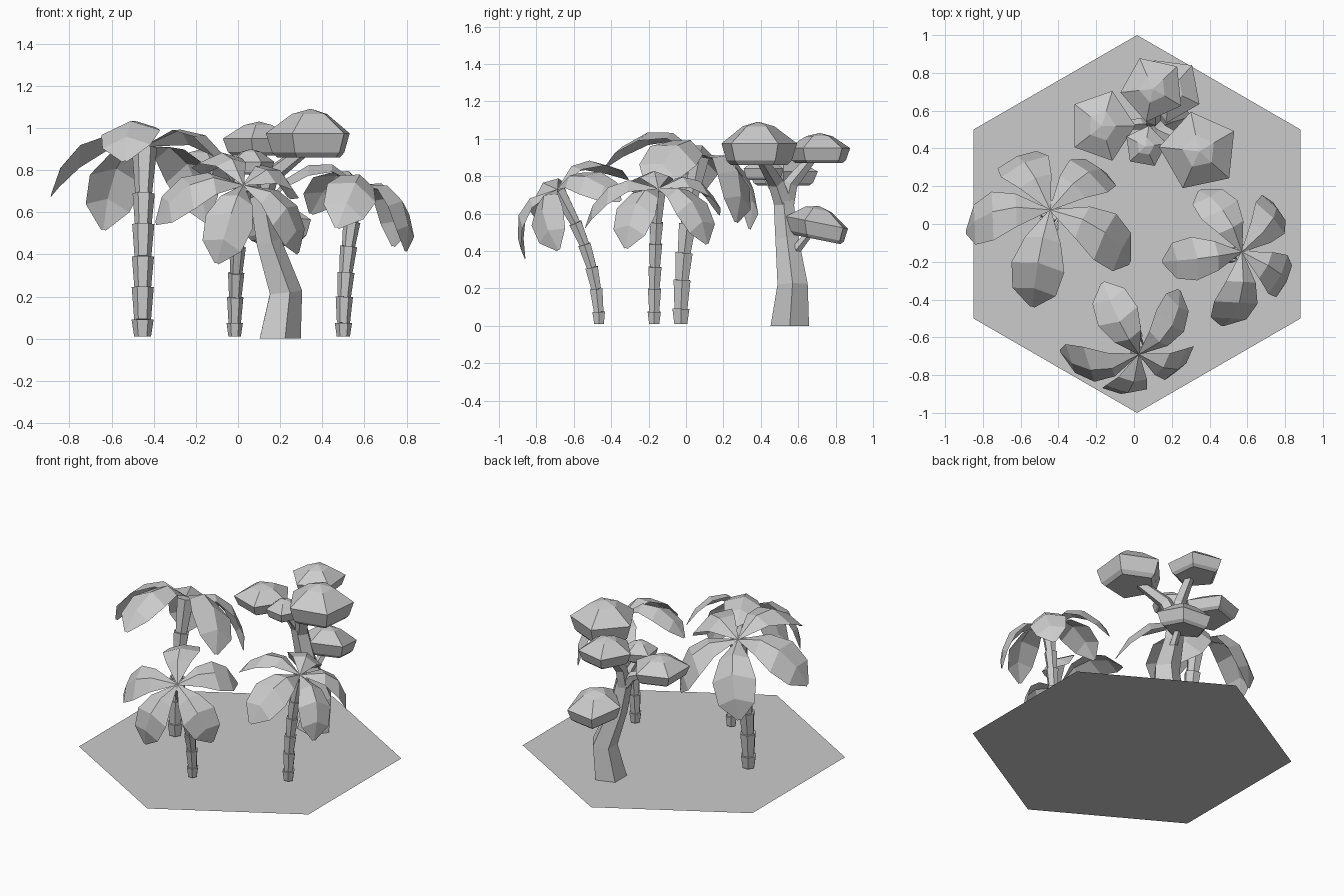
import bpy, bmesh, math
from mathutils import Vector, Matrix

if "Cube" in bpy.data.objects:
    bpy.data.objects.remove(bpy.data.objects["Cube"])


def finish(bm, name):
    bmesh.ops.recalc_face_normals(bm, faces=bm.faces)
    me = bpy.data.meshes.new(name)
    bm.to_mesh(me)
    bm.free()
    ob = bpy.data.objects.new(name, me)
    bpy.context.collection.objects.link(ob)
    return ob


def loft(bm, rings, cap=True):
    """Skin a list of closed point rings."""
    vs = [[bm.verts.new(p) for p in r] for r in rings]
    n = len(vs[0])
    for a, b in zip(vs, vs[1:]):
        for i in range(n):
            j = (i + 1) % n
            bm.faces.new((a[i], a[j], b[j], b[i]))
    if cap:
        bm.faces.new(vs[0][::-1])
        bm.faces.new(vs[-1])


def tube(bm, pts, radii, sides, flat_base=False):
    pts = [Vector(p) for p in pts]
    rings = []
    for k, (p, r) in enumerate(zip(pts, radii)):
        d = pts[min(k + 1, len(pts) - 1)] - pts[max(k - 1, 0)]
        if flat_base and k == 0:
            d = Vector((0, 0, 1))
        q = Vector((0, 0, 1)).rotation_difference(d.normalized())
        rings.append([p + q @ Vector((r * math.cos(2 * math.pi * i / sides),
                                      r * math.sin(2 * math.pi * i / sides), 0))
                      for i in range(sides)])
    loft(bm, rings)


# frond stations: distance out, height, half width
FROND = [(0, 0, 0.004), (0.18, 0.05, 0.095), (0.305, 0.0, 0.14),
         (0.40, -0.12, 0.115), (0.445, -0.26, 0.012)]


def palm(name, base, crown, size, radius, lean_deg, tilt_deg, fronds):
    """fronds: (angle from the lean direction, length factor) pairs"""
    base, crown = Vector(base), Vector(crown)
    # trunk: stacked flaring segments on a bending path
    bm = bmesh.new()

    def path(t):
        p = base.lerp(crown, t * t)
        p.z = base.z + (crown.z - base.z) * t
        return p
    cuts = [0, 0.09, 0.26, 0.42, 0.59, 0.75, 0.99]
    for k, (a, b) in enumerate(zip(cuts, cuts[1:])):
        top = 1.2 if k == 5 else 1.05
        tube(bm, [path(a), path(b)], [radius * 0.8, radius * top], 6)
    finish(bm, name + "_trunk")
    # crown: arched fronds, tilted with the lean of the trunk
    bm = bmesh.new()
    lean = Matrix.Rotation(math.radians(lean_deg), 4, 'Z')
    tilt = Matrix.Rotation(math.radians(tilt_deg), 4, 'Y')
    for angle, length in fronds:
        spin = Matrix.Rotation(math.radians(angle), 4, 'Z')
        m = Matrix.Translation(crown) @ lean @ tilt @ spin @ Matrix.Scale(size * length, 4)
        rows = [[bm.verts.new(m @ Vector((x, s * w, z - abs(s) * w * 0.42)))
                 for s in (-1, 0, 1)] for x, z, w in FROND]
        for a, b in zip(rows, rows[1:]):
            for i in range(2):
                bm.faces.new((a[i], b[i], b[i + 1], a[i + 1]))
    finish(bm, name + "_fronds")


def canopy(name, loc, rx, ry, zlow, ztop, turn, sides=5, tip=(0, 0)):
    # faceted leaf clump: flat bottom, wide middle, shallow dome
    h = ztop - zlow
    rings = []
    for f, s in ((0, 0.8), (0.1, 0.93), (0.5, 1.08), (0.9, 0.45), (1.0, 0.03)):
        ring = []
        for i in range(sides):
            a = math.radians(turn) + 2 * math.pi * i / sides
            x, y = rx * s * math.cos(a), ry * s * math.sin(a)
            ring.append((loc[0] + x, loc[1] + y,
                         zlow + h * f + x * tip[0] + y * tip[1]))
        rings.append(ring)
    bm = bmesh.new()
    loft(bm, rings)
    finish(bm, name)


# hexagonal ground tile
bm = bmesh.new()
bm.faces.new([bm.verts.new((0.016 + math.cos(math.radians(30 + 60 * i)),
                            math.sin(math.radians(30 + 60 * i)), 0))
              for i in range(6)])
finish(bm, "ground_tile")

# palms
palm("tall_palm", (-0.453, -0.028, 0.01), (-0.444, 0.075, 0.915), 1.0, 0.05, 90, 23,
     [(26, 1), (92, 1), (168, 1.02), (-114, 1.04), (-43, 0.98)])
palm("right_palm", (0.5, -0.17, 0.01), (0.571, -0.148, 0.735), 0.83, 0.039, 0, 21,
     [(-28, 1), (45, 1), (116, 0.98), (188, 1), (-93, 1.06)])
palm("front_palm", (-0.016, -0.465, 0.01), (0.026, -0.69, 0.73), 0.83, 0.037, -72, 38,
     [(-28, 1), (44, 0.97), (118, 0.95), (190, 1), (-90, 1.06)])

# broadleaf tree trunk and branches
bm = bmesh.new()
tube(bm, [(0.19, 0.555, 0), (0.22, 0.57, 0.22), (0.14, 0.54, 0.46), (0.1, 0.52, 0.68)],
     [0.108, 0.085, 0.065, 0.055], 5, True)
hub = (0.1, 0.53, 0.62)
for mid, end, r in (((0.15, 0.48, 0.77), (0.32, 0.4, 0.9), 0.05),
                    ((0.1, 0.56, 0.76), (0.11, 0.69, 0.92), 0.045),
                    ((0.03, 0.53, 0.71), (-0.15, 0.52, 0.79), 0.035),
                    ((0.09, 0.48, 0.72), (0.06, 0.42, 0.81), 0.03)):
    tube(bm, [hub, mid, end], [r, r * 0.9, r * 0.6], 5)
tube(bm, [(0.17, 0.55, 0.36), (0.2, 0.68, 0.52)], [0.03, 0.02], 5)
finish(bm, "tree_trunk")

# leaf clumps
canopy("leaf_clump_main", (0.345, 0.385), 0.198, 0.198, 0.86, 1.09, 30)
canopy("leaf_clump_back", (0.1, 0.715), 0.16, 0.165, 0.87, 1.03, 42)
canopy("leaf_clump_left", (-0.17, 0.52), 0.165, 0.18, 0.75, 0.9, 0)
canopy("leaf_clump_low", (0.19, 0.71), 0.16, 0.165, 0.46, 0.64, 47, 5, (0, -0.2))
canopy("leaf_clump_small", (0.06, 0.41), 0.105, 0.105, 0.78, 0.9, 80)
